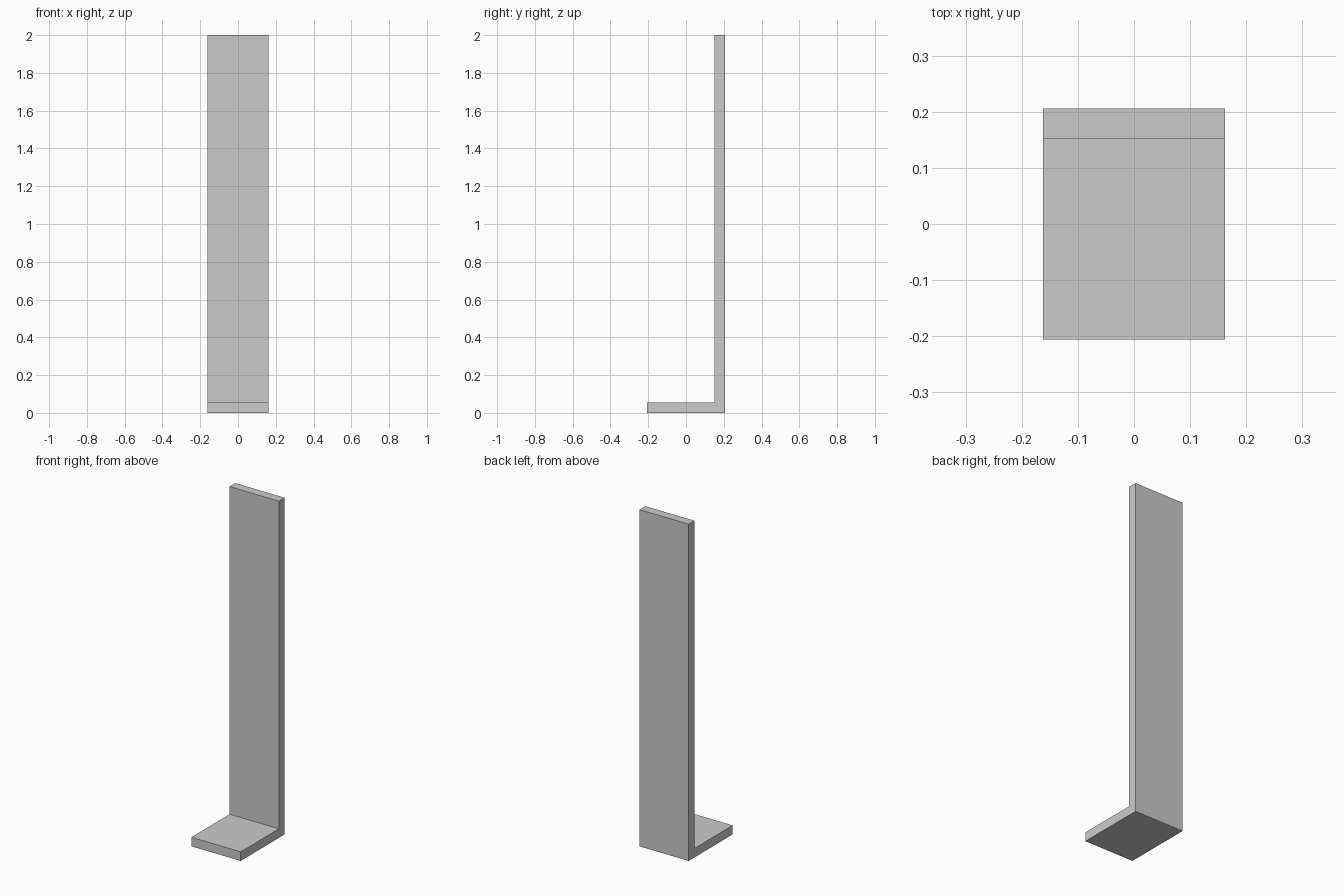
import bpy, bmesh

if "Cube" in bpy.data.objects:
    bpy.data.objects.remove(bpy.data.objects["Cube"])

HALF_W, HALF_D, HEIGHT, THICK = 0.162, 0.206, 2.0, 0.054

# L-shaped side profile (y, z): foot plate plus upright back plate
profile = [
    (-HALF_D, 0), (HALF_D, 0), (HALF_D, HEIGHT),
    (HALF_D - THICK, HEIGHT), (HALF_D - THICK, THICK), (-HALF_D, THICK),
]

# Extrude the profile across the width
bm = bmesh.new()
face = bm.faces.new([bm.verts.new((-HALF_W, y, z)) for y, z in profile])
ext = bmesh.ops.extrude_face_region(bm, geom=[face])
verts = [g for g in ext["geom"] if isinstance(g, bmesh.types.BMVert)]
bmesh.ops.translate(bm, verts=verts, vec=(2 * HALF_W, 0, 0))
bmesh.ops.recalc_face_normals(bm, faces=bm.faces)

mesh = bpy.data.meshes.new("angle_bracket")
bm.to_mesh(mesh)
bm.free()
bpy.context.collection.objects.link(bpy.data.objects.new("angle_bracket", mesh))
